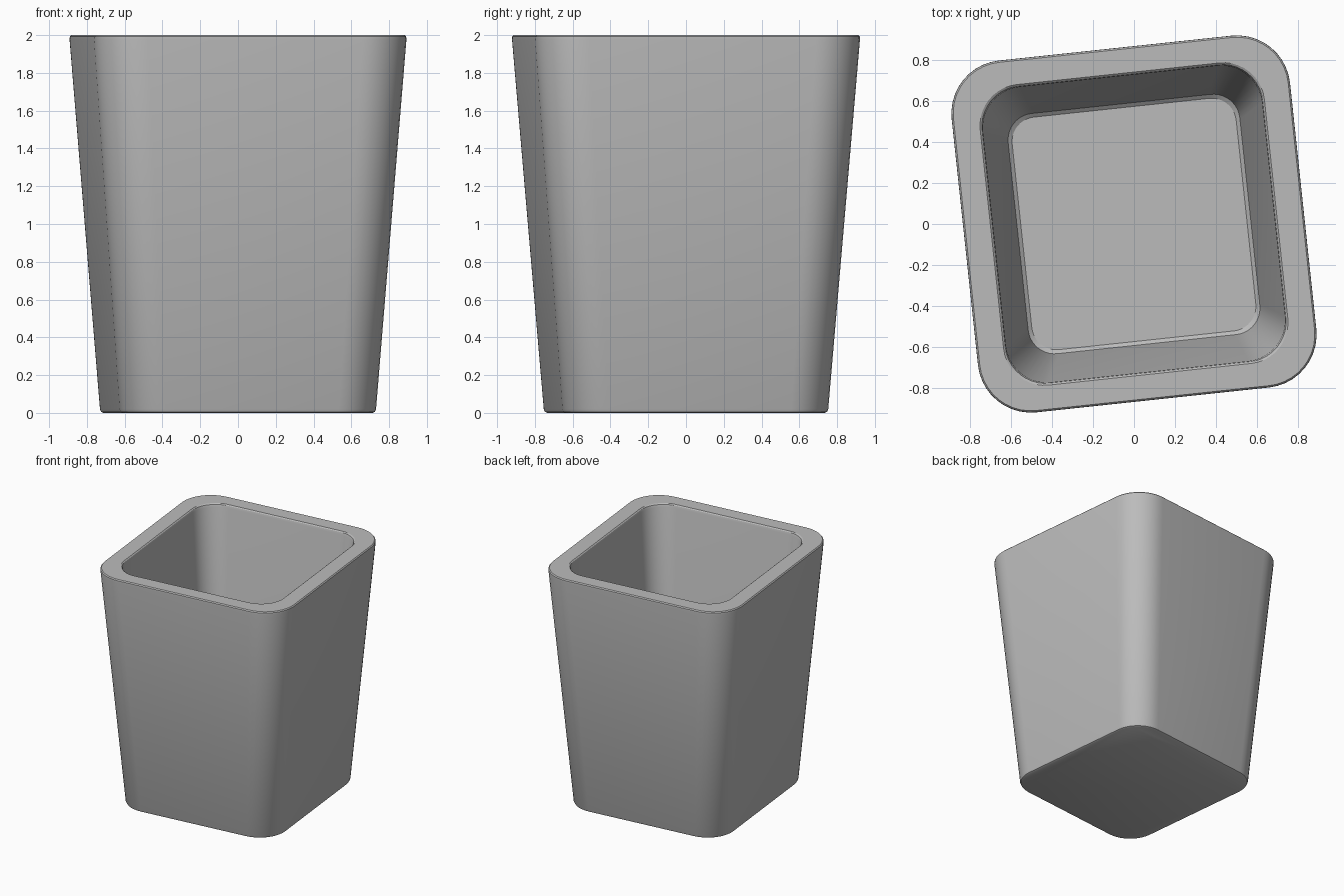
import bpy, bmesh, math

cube = bpy.data.objects.get("Cube")
if cube:
    bpy.data.objects.remove(cube, do_unlink=True)

grey = bpy.data.materials.new("plain grey")
grey.use_nodes = True
colour = (0.5, 0.5, 0.5, 1)
grey.diffuse_color = colour
bsdf = next(n for n in grey.node_tree.nodes if n.type == 'BSDF_PRINCIPLED')
bsdf.inputs["Base Color"].default_value = colour

TWIST = math.radians(6.1)   # the pot stands slightly turned
STEPS = 10                  # segments per rounded corner


def rounded_ring(bm, hx, hy, r, z):
    """One rounded-rectangle loop of vertices at height z."""
    ring = []
    corners = [(1, 1), (-1, 1), (-1, -1), (1, -1)]
    for i, (sx, sy) in enumerate(corners):
        for k in range(STEPS + 1):
            a = math.pi / 2 * (i + k / STEPS)
            x = sx * (hx - r) + r * math.cos(a)
            y = sy * (hy - r) + r * math.sin(a)
            ring.append(bm.verts.new((
                x * math.cos(TWIST) - y * math.sin(TWIST),
                x * math.sin(TWIST) + y * math.cos(TWIST), z)))
    return ring


# Wall section from the underside, up the outside, over the rim, down to the floor:
# half width, half depth, corner radius, height
section = [
    (0.665, 0.690, 0.21, 0.000),
    (0.677, 0.702, 0.22, 0.006),
    (0.682, 0.707, 0.22, 0.020),
    (0.831, 0.864, 0.26, 1.975),
    (0.830, 0.863, 0.26, 1.992),
    (0.822, 0.855, 0.25, 2.000),
    (0.698, 0.738, 0.20, 2.000),
    (0.690, 0.730, 0.20, 1.993),
    (0.685, 0.725, 0.20, 1.975),
    (0.575, 0.597, 0.14, 0.300),
    (0.569, 0.590, 0.13, 0.265),
    (0.550, 0.571, 0.12, 0.250),
]

bm = bmesh.new()
rings = [rounded_ring(bm, *row) for row in section]
for lower, upper in zip(rings, rings[1:]):
    n = len(lower)
    for i in range(n):
        j = (i + 1) % n
        bm.faces.new((lower[i], lower[j], upper[j], upper[i]))
bm.faces.new(rings[0][::-1])   # underside
bm.faces.new(rings[-1])        # inner floor
bmesh.ops.recalc_face_normals(bm, faces=bm.faces)

mesh = bpy.data.meshes.new("square_pot")
bm.to_mesh(mesh)
bm.free()
mesh.materials.append(grey)
pot = bpy.data.objects.new("square_pot", mesh)
bpy.context.collection.objects.link(pot)

# Smooth walls with a crisp rim
bpy.ops.object.select_all(action='DESELECT')
pot.select_set(True)
bpy.context.view_layer.objects.active = pot
bpy.ops.object.shade_smooth_by_angle(angle=math.radians(30))
